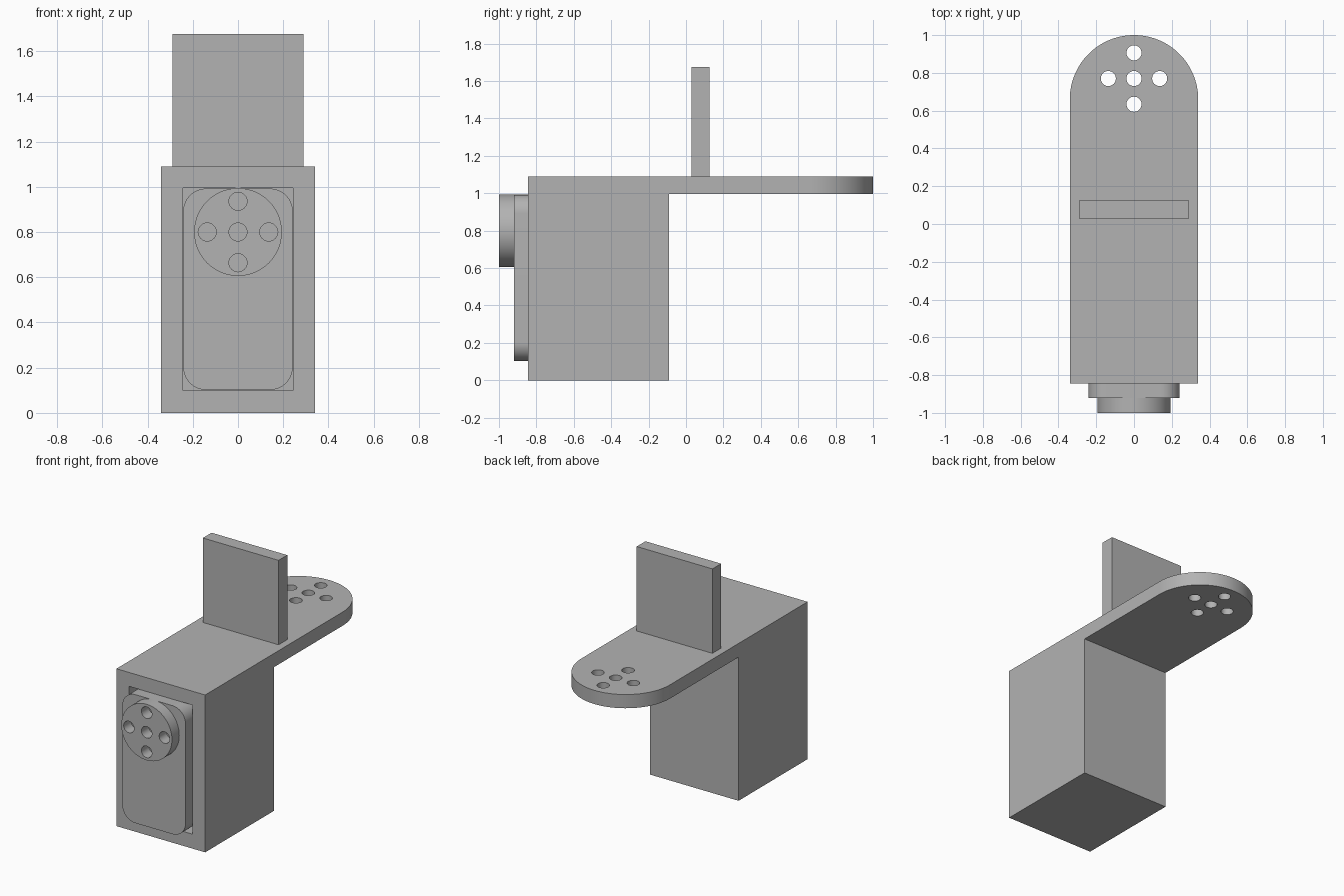
import bpy, bmesh
from math import sin, cos, pi

cube = bpy.data.objects.get("Cube")
if cube:
    bpy.data.objects.remove(cube, do_unlink=True)

grey = bpy.data.materials.new("plain grey")
grey.use_nodes = True
grey.diffuse_color = (0.45, 0.45, 0.45, 1)
grey.node_tree.nodes["Principled BSDF"].inputs["Base Color"].default_value = grey.diffuse_color


def arc(cx, cy, r, start, end, steps):
    angles = [start + (end - start) * i / steps for i in range(steps + 1)]
    return [(cx + r * cos(a), cy + r * sin(a)) for a in angles]


def circle(cx, cy, r, steps=64):
    return arc(cx, cy, r, 0, 2 * pi, steps)[:-1]


def rect(x0, x1, y0, y1):
    return [(x0, y0), (x1, y0), (x1, y1), (x0, y1)]


def rounded_rect(x0, x1, y0, y1, r):
    corners = [(x1 - r, y1 - r), (x0 + r, y1 - r), (x0 + r, y0 + r), (x1 - r, y0 + r)]
    return [p for i, (cx, cy) in enumerate(corners)
            for p in arc(cx, cy, r, i * pi / 2, (i + 1) * pi / 2, 16)]


def prism(name, outlines, axis, low, high):
    """Extrude one or more flat outlines along an axis."""
    place = {"x": lambda a, b, h: (h, a, b),
             "y": lambda a, b, h: (a, h, b),
             "z": lambda a, b, h: (a, b, h)}[axis]
    bm = bmesh.new()
    for outline in outlines:
        bottom = [bm.verts.new(place(a, b, low)) for a, b in outline]
        top = [bm.verts.new(place(a, b, high)) for a, b in outline]
        bm.faces.new(bottom)
        bm.faces.new(top)
        for i in range(len(outline)):
            bm.faces.new((bottom[i - 1], bottom[i], top[i], top[i - 1]))
    bmesh.ops.recalc_face_normals(bm, faces=bm.faces)
    mesh = bpy.data.meshes.new(name)
    bm.to_mesh(mesh)
    bm.free()
    mesh.materials.append(grey)
    obj = bpy.data.objects.new(name, mesh)
    bpy.context.collection.objects.link(obj)
    return obj


def boolean(obj, cutter, operation):
    """Apply a boolean and discard its helper."""
    mod = obj.modifiers.new("cut", "BOOLEAN")
    mod.operation, mod.object, mod.solver = operation, cutter, "EXACT"
    activate(obj)
    bpy.ops.object.modifier_apply(modifier=mod.name)
    bpy.data.objects.remove(cutter, do_unlink=True)


def activate(obj):
    bpy.ops.object.select_all(action="DESELECT")
    obj.select_set(True)
    bpy.context.view_layer.objects.active = obj


def hole_cross(cx, cy):
    d = 0.136
    spots = [(0, 0), (d, 0), (-d, 0), (0, d), (0, -d)]
    return [circle(cx + x, cy + y, 0.04, 32) for x, y in spots]


# Bracket: housing and overhanging arm, trimmed to a round-ended plan
side = [(-2, -0.0), (-0.09, 0), (-0.09, 0.995), (2, 0.995), (2, 1.09), (-2, 1.09)]
plan = [(-0.34, -0.845), (0.34, -0.845)] + arc(0, 0.66, 0.34, 0, pi, 64)
bracket = prism("bracket", [side], "x", -1, 1)
boolean(bracket, prism("plan_trim", [plan], "z", -1, 2), "INTERSECT")

# Pocket in the housing and holes through the arm
boolean(bracket, prism("pocket", [rect(-0.244, 0.244, 0.1, 0.994)], "y", -1.2, -0.2), "DIFFERENCE")
boolean(bracket, prism("arm_holes", hole_cross(0, 0.77), "z", 0.9, 1.2), "DIFFERENCE")

# Upright plate on top
upright = prism("upright_plate", [rect(-0.29, 0.29, 0.03, 0.125)], "z", 1.08, 1.675)

# Motor body seated in the pocket
motor = prism("motor_body", [rounded_rect(-0.242, 0.242, 0.102, 0.992, 0.1)], "y", -0.92, -0.202)

# Round output disc with matching holes
disc = prism("output_disc", [circle(0, 0.8, 0.194, 96)], "y", -1.0, -0.92)
boolean(disc, prism("disc_holes", hole_cross(0, 0.8), "y", -1.1, -0.8), "DIFFERENCE")

for part in (bracket, upright, motor, disc):
    activate(part)
    bpy.ops.object.shade_smooth_by_angle(angle=pi / 6)
